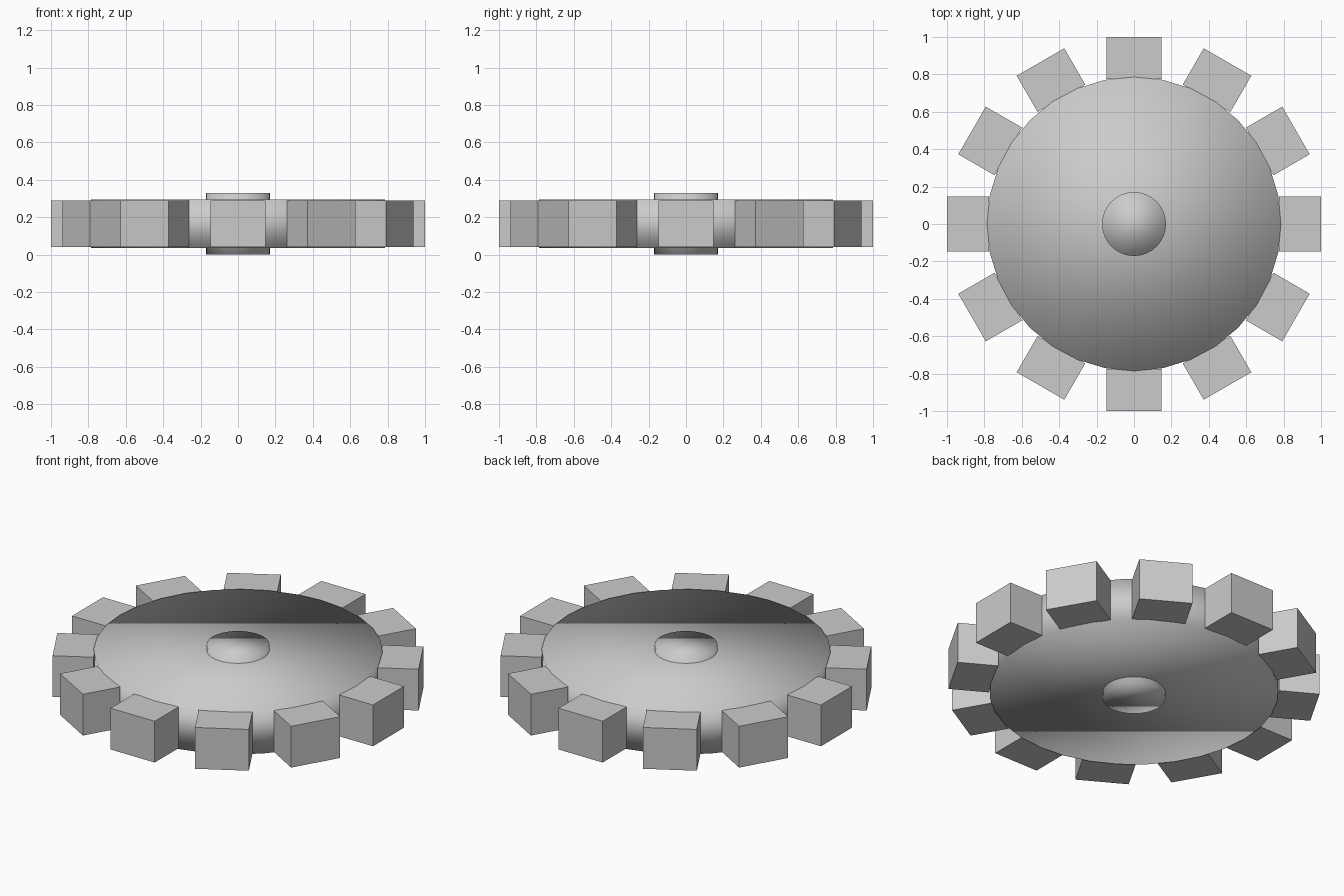
import bpy
from math import pi, cos, sin

if "Cube" in bpy.data.objects:
    bpy.data.objects.remove(bpy.data.objects["Cube"])

MID = 0.165          # height of the wheel's centre plane
TEETH = 12
INNER, OUTER = 0.776, 1.0


def disc(name, radius, depth):
    bpy.ops.mesh.primitive_cylinder_add(vertices=32, radius=radius, depth=depth,
                                        location=(0, 0, MID))
    ob = bpy.context.object
    ob.name = name
    bpy.ops.object.shade_smooth()   # fully smooth, rim included
    return ob


# Wheel body and the slightly taller hub
disc("wheel_disc", 0.786, 0.26)
disc("hub", 0.171, 0.33)

# Ring of block teeth touching the rim
r = (INNER + OUTER) / 2
for i in range(TEETH):
    a = 2 * pi * i / TEETH
    bpy.ops.mesh.primitive_cube_add(size=1, location=(r * cos(a), r * sin(a), MID),
                                    rotation=(0, 0, a))
    tooth = bpy.context.object
    tooth.name = f"tooth_{i + 1}"
    tooth.scale = (OUTER - INNER, 0.294, 0.248)
    bpy.ops.object.transform_apply(location=False, rotation=False, scale=True)
